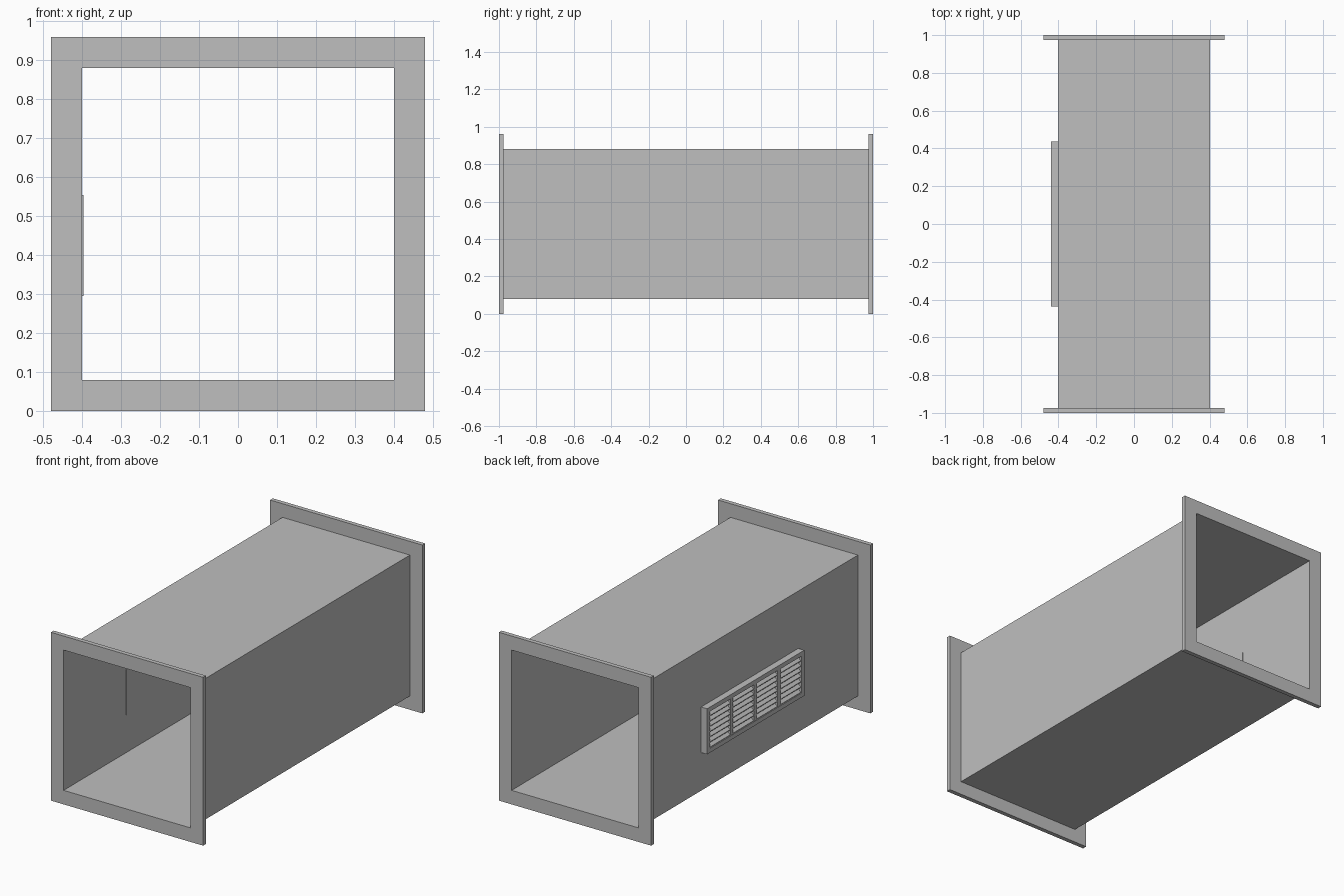
import bpy
import bmesh
from mathutils import Vector

cube = bpy.data.objects.get("Cube")
if cube:
    bpy.data.objects.remove(cube, do_unlink=True)

# Single sheet metal colour
metal = bpy.data.materials.new("grey_metal")
metal.use_nodes = True
GREY = (0.52, 0.52, 0.52, 1)
metal.diffuse_color = GREY
metal.node_tree.nodes["Principled BSDF"].inputs["Base Color"].default_value = GREY

MID_Z = 0.48        # duct axis height
GRILLE_Z = 0.425    # grille centre height


def finish(name, bm):
    bmesh.ops.recalc_face_normals(bm, faces=bm.faces)
    mesh = bpy.data.meshes.new(name)
    bm.to_mesh(mesh)
    bm.free()
    mesh.materials.append(metal)
    obj = bpy.data.objects.new(name, mesh)
    bpy.context.collection.objects.link(obj)
    return obj


def ring(name, outer, inner, depth, place):
    """Rectangular frame: half sizes (u, v), depth range, mapping to xyz."""
    bm = bmesh.new()
    corners = [(-1, -1), (1, -1), (1, 1), (-1, 1)]
    loops = [[bm.verts.new(place(su * half[0], sv * half[1], d)) for su, sv in corners]
             for half, d in ((outer, depth[0]), (outer, depth[1]),
                             (inner, depth[1]), (inner, depth[0]))]
    for k in range(4):
        a, b = loops[k], loops[(k + 1) % 4]
        for i in range(4):
            j = (i + 1) % 4
            bm.faces.new((a[i], a[j], b[j], b[i]))
    return finish(name, bm)


def prism(name, profile, y0, y1):
    """Extrude an xz profile along y."""
    bm = bmesh.new()
    face = bm.faces.new([bm.verts.new((x, y0, z)) for x, z in profile])
    new = bmesh.ops.extrude_face_region(bm, geom=[face])["geom"]
    bmesh.ops.translate(bm, vec=Vector((0, y1 - y0, 0)),
                        verts=[v for v in new if isinstance(v, bmesh.types.BMVert)])
    return finish(name, bm)


def box(name, x0, x1, y0, y1, z0, z1):
    return prism(name, [(x0, z0), (x1, z0), (x1, z1), (x0, z1)], y0, y1)


def along_y(u, v, d):
    return (u, d, MID_Z + v)


def along_x(u, v, d):
    return (d, u, GRILLE_Z + v)


# Thin-walled square duct with a flange on each end
ring("duct_wall", (0.402, 0.402), (0.4, 0.4), (-0.976, 0.976), along_y)
for name, depth in (("front_flange", (-1, -0.975)), ("back_flange", (0.975, 1))):
    ring(name, (0.48, 0.48), (0.4, 0.4), depth, along_y)

# Grille frame and its closed back, which shows slightly inside the duct
HALF_Y, HALF_Z, RIM = 0.4375, 0.13, 0.025
OPEN_Y, OPEN_Z = HALF_Y - RIM, HALF_Z - RIM
ring("grille_frame", (HALF_Y, HALF_Z), (OPEN_Y, OPEN_Z), (-0.44, -0.4), along_x)
box("grille_back", -0.404, -0.397, -HALF_Y, HALF_Y, GRILLE_Z - HALF_Z, GRILLE_Z + HALF_Z)

# Four bays split by mullions, each filled with sloping louvres
BAYS, SLATS, MULLION = 4, 7, 0.024
bay = (2 * OPEN_Y - (BAYS - 1) * MULLION) / BAYS
pitch = 2 * OPEN_Z / SLATS
for b in range(BAYS):
    y0 = -OPEN_Y + b * (bay + MULLION)
    if b:
        box(f"grille_mullion_{b}", -0.438, -0.402, y0 - MULLION, y0,
            GRILLE_Z - OPEN_Z, GRILLE_Z + OPEN_Z)
    for s in range(SLATS):
        z = GRILLE_Z - OPEN_Z + s * pitch
        prism(f"louvre_{b + 1}_{s + 1}",
              [(-0.436, z), (-0.436, z + 0.004), (-0.404, z + pitch), (-0.404, z + pitch - 0.004)],
              y0, y0 + bay)
